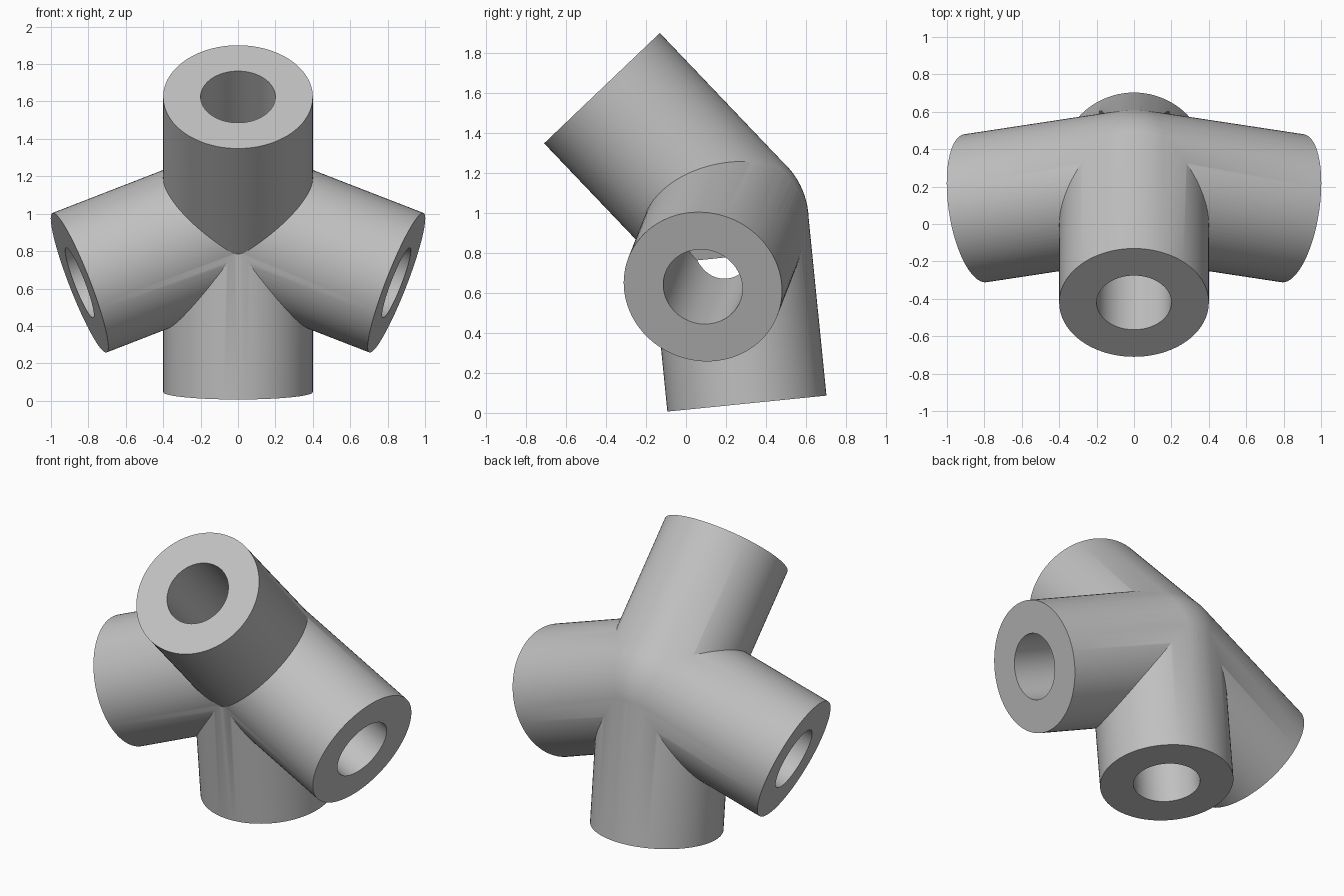
import bpy
from mathutils import Vector

cube = bpy.data.objects.get("Cube")
if cube:
    bpy.data.objects.remove(cube, do_unlink=True)

HUB = Vector((0, 0.213, 0.96))
OUTER, INNER, LENGTH, BORE_START = 0.4, 0.2, 0.918, 0.18
ARMS = {
    "lower": Vector((0, 0.1, -0.995)),
    "upper": Vector((0, -0.69, 0.724)),
    "left": Vector((0.922, -0.14, -0.358)),
    "right": Vector((-0.922, -0.14, -0.358)),
}

grey = bpy.data.materials.new("mid_grey")
grey.use_nodes = True
colour = (0.53, 0.53, 0.53, 1)
grey.diffuse_color = colour
grey.node_tree.nodes["Principled BSDF"].inputs["Base Color"].default_value = colour


def tube(name, axis, radius, start, end):
    """Solid cylinder along an axis leaving the hub."""
    axis = axis.normalized()
    bpy.ops.mesh.primitive_cylinder_add(
        vertices=96, radius=radius, depth=end - start,
        location=HUB + axis * (start + end) / 2,
        rotation=axis.to_track_quat("Z", "Y").to_euler())
    obj = bpy.context.object
    obj.name = name
    return obj


def combine(target, other, operation):
    """Apply a boolean and discard the operand."""
    mod = target.modifiers.new("join", "BOOLEAN")
    mod.object, mod.operation, mod.solver = other, operation, "EXACT"
    bpy.context.view_layer.objects.active = target
    bpy.ops.object.modifier_apply(modifier=mod.name)
    bpy.data.objects.remove(other, do_unlink=True)


# Rounded hub, a hair larger than the arms so it blends over their inner ends
bpy.ops.mesh.primitive_uv_sphere_add(segments=96, ring_count=48, radius=OUTER + 0.001, location=HUB)
connector = bpy.context.object
connector.name = "pipe_connector"

# Four outer sleeves
for name, axis in ARMS.items():
    combine(connector, tube(name + "_sleeve", axis, OUTER, 0, LENGTH), "UNION")

# Four sockets bored in from the open ends
for name, axis in ARMS.items():
    combine(connector, tube(name + "_bore", axis, INNER, BORE_START, LENGTH + 0.1), "DIFFERENCE")

connector.data.materials.clear()
connector.data.materials.append(grey)
for face in connector.data.polygons:
    face.material_index = 0
bpy.ops.object.select_all(action="DESELECT")
connector.select_set(True)
bpy.context.view_layer.objects.active = connector
bpy.ops.object.shade_smooth_by_angle(angle=0.5)
